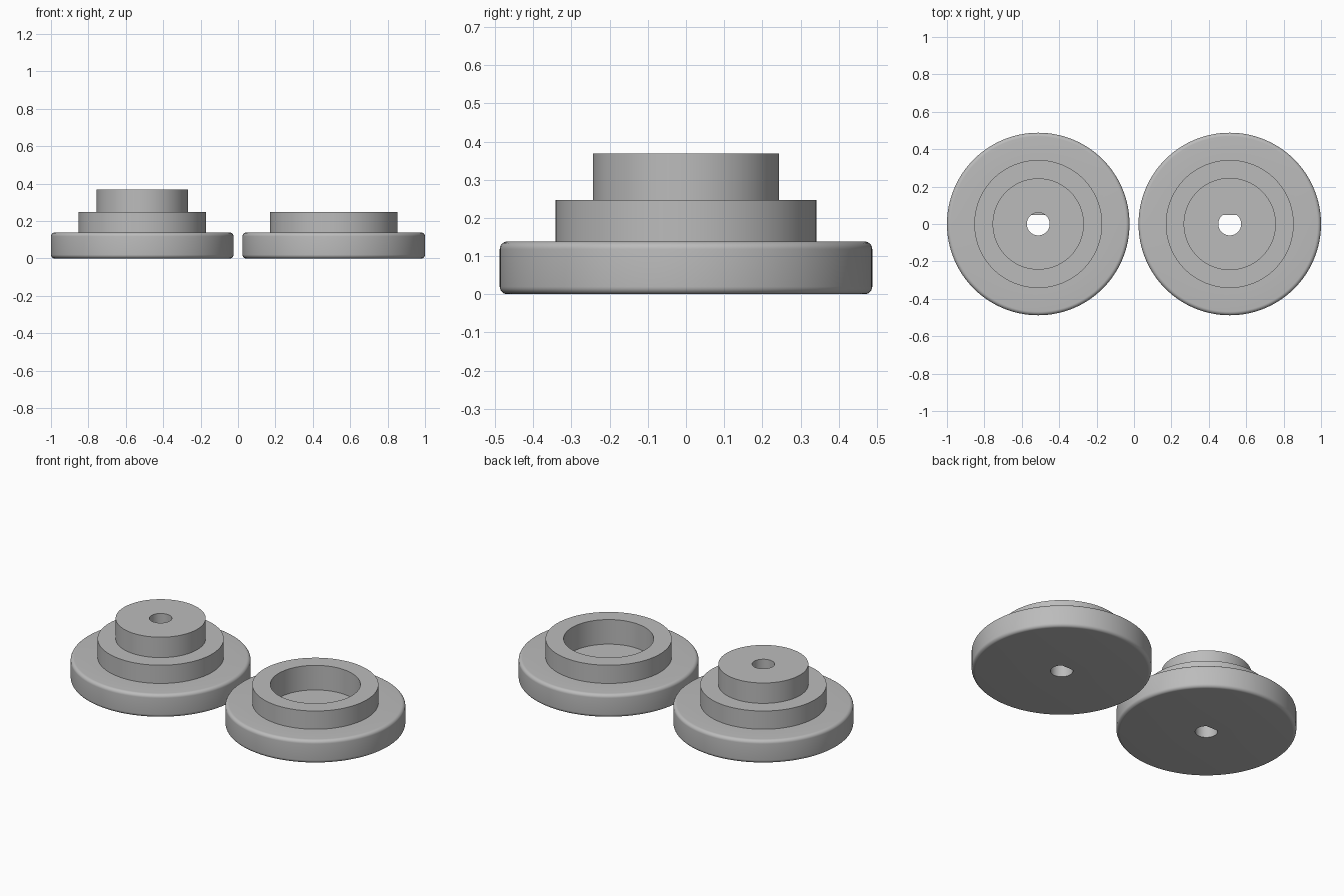
import bpy, bmesh, math

if "Cube" in bpy.data.objects:
    bpy.data.objects.remove(bpy.data.objects["Cube"])

SEG = 128
R_BASE, R_STEP, R_PLUG, R_BORE = 0.488, 0.342, 0.244, 0.061
Z_FLOOR, Z_BASE, Z_STEP, Z_PLUG = 0.10, 0.138, 0.247, 0.369
FILLET, FLAT, OFFSET = 0.02, 0.048, 0.512

grey = bpy.data.materials.new("grey plastic")
grey.diffuse_color = (0.5, 0.5, 0.5, 1)
grey.use_nodes = True
grey.node_tree.nodes["Principled BSDF"].inputs["Base Color"].default_value = grey.diffuse_color


def fillet(z, start):
    """Quarter-round corner of the base rim, as (radius, height) points."""
    pts = []
    for i in range(8):
        a = math.radians(start + 90 * i / 7)
        pts.append((R_BASE - FILLET + FILLET * math.cos(a), z + FILLET * math.sin(a)))
    return pts


def turned_part(name, x, profile):
    """Revolve a closed profile; points marked True get the D-shaped bore."""
    bm = bmesh.new()
    rings = []
    for point in profile:
        r, z = point[:2]
        keyed = len(point) == 3
        ring = []
        for i in range(SEG):
            a = 2 * math.pi * i / SEG
            y = r * math.sin(a)
            ring.append(bm.verts.new((r * math.cos(a), min(y, FLAT) if keyed else y, z)))
        rings.append(ring)
    for k, low in enumerate(rings):
        high = rings[(k + 1) % len(rings)]
        for i in range(SEG):
            j = (i + 1) % SEG
            bm.faces.new((low[i], low[j], high[j], high[i]))
    bmesh.ops.remove_doubles(bm, verts=bm.verts, dist=1e-5)
    bmesh.ops.recalc_face_normals(bm, faces=bm.faces)
    mesh = bpy.data.meshes.new(name)
    bm.to_mesh(mesh)
    bm.free()
    mesh.materials.append(grey)
    obj = bpy.data.objects.new(name, mesh)
    obj.location.x = x
    bpy.context.collection.objects.link(obj)
    bpy.context.view_layer.objects.active = obj
    obj.select_set(True)
    bpy.ops.object.shade_smooth_by_angle(angle=math.radians(20))
    obj.select_set(False)


# Shared wheel body: keyed bore bottom, rounded rim, raised step
body = [(R_BORE, 0, True)] + fillet(FILLET, -90) + fillet(Z_BASE - FILLET, 0)
body += [(R_STEP, Z_BASE), (R_STEP, Z_STEP)]

# Left wheel half with a plug, bore round above the keyed section
turned_part("plug_half", -OFFSET, body + [
    (R_PLUG, Z_STEP), (R_PLUG, Z_PLUG), (R_BORE, Z_PLUG),
    (R_BORE, Z_FLOOR), (R_BORE, Z_FLOOR, True)])

# Right wheel half with the matching round socket
turned_part("socket_half", OFFSET, body + [
    (R_PLUG, Z_STEP), (R_PLUG, Z_FLOOR), (R_BORE, Z_FLOOR, True)])
